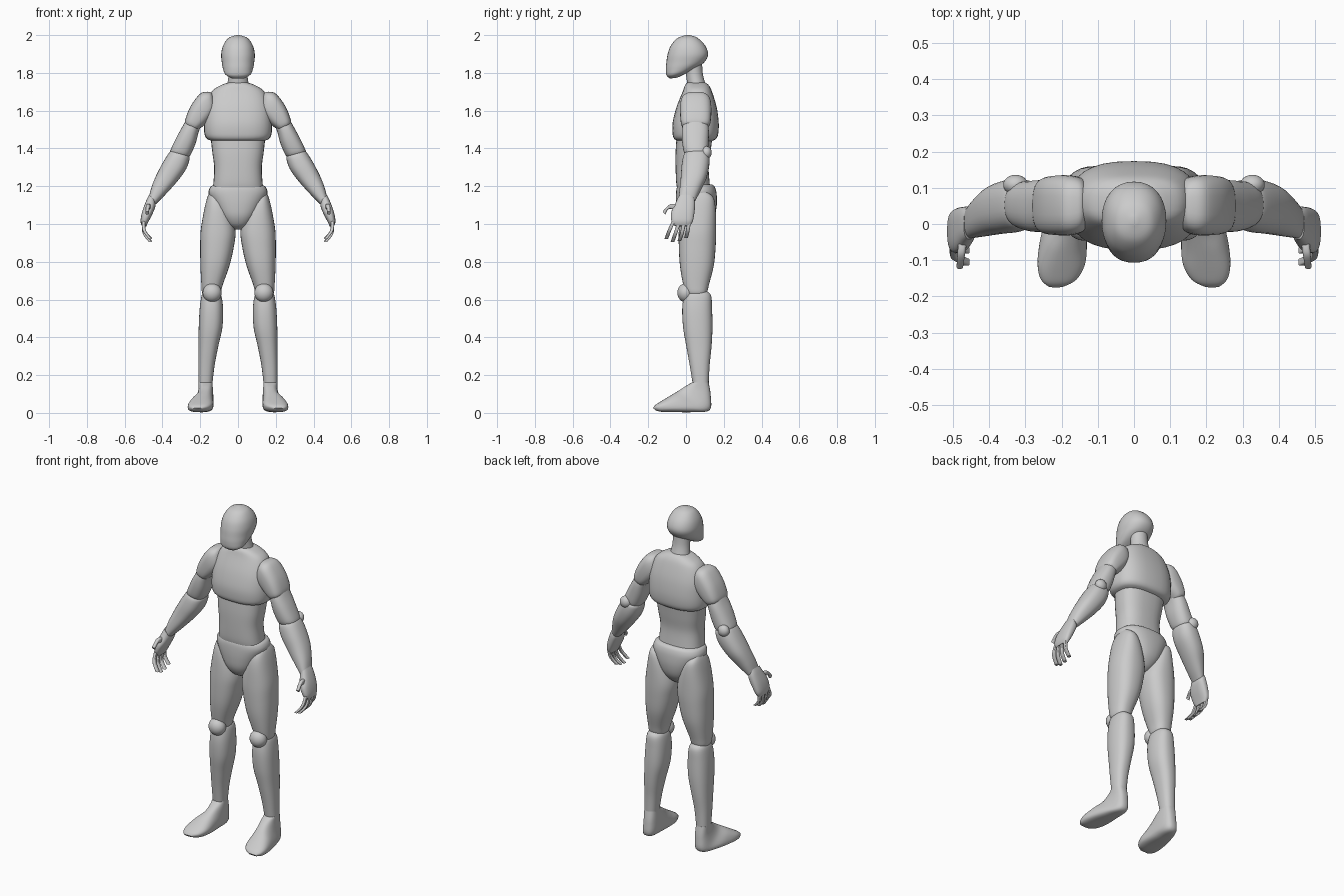
import bpy, bmesh, math
from mathutils import Vector

SEG, STEPS = 32, 5


def catmull(p0, p1, p2, p3, t):
    return [0.5 * (2*b + (c - a)*t + (2*a - 5*b + 4*c - d)*t*t + (3*b - a - 3*c + d)*t**3)
            for a, b, c, d in zip(p0, p1, p2, p3)]


def spow(v, e):
    return math.copysign(abs(v) ** e, v)


def finish(name, bm, mirror):
    bmesh.ops.recalc_face_normals(bm, faces=bm.faces)
    me = bpy.data.meshes.new(name)
    bm.to_mesh(me)
    bm.free()
    for p in me.polygons:
        p.use_smooth = True
    me.set_sharp_from_angle(angle=math.radians(45))
    ob = bpy.data.objects.new(name, me)
    bpy.context.collection.objects.link(ob)
    if mirror:
        ob.modifiers.new("mirror", 'MIRROR').use_mirror_merge = False
    return ob


def loft(name, secs, side=False, mirror=False, n=2.4):
    """Sections (a, za, b, zb, lo, hi): ring spans edge points a..b and lo..hi across.
    side=False: a, b are x and lo, hi are y.  side=True: swapped."""
    pts = [secs[0]] + list(secs) + [secs[-1]]
    rows = [catmull(*pts[i:i + 4], k / STEPS) for i in range(len(secs) - 1) for k in range(STEPS)]
    rows.append(secs[-1])
    bm = bmesh.new()
    rings = []
    for a, za, b, zb, lo, hi in rows:
        ring = []
        for k in range(SEG):
            t = math.tau * k / SEG
            c, s = spow(math.cos(t), 2 / n), spow(math.sin(t), 2 / n)
            u = (a + b) / 2 + c * (a - b) / 2
            z = (za + zb) / 2 + c * (za - zb) / 2
            v = (lo + hi) / 2 + s * (hi - lo) / 2
            ring.append(bm.verts.new((v, u, z) if side else (u, v, z)))
        rings.append(ring)
    for r, q in zip(rings, rings[1:]):
        for k in range(SEG):
            j = (k + 1) % SEG
            bm.faces.new((r[k], r[j], q[j], q[k]))
    bm.faces.new(rings[0])
    bm.faces.new(rings[-1])
    return finish(name, bm, mirror)


def level(name, rows, **kw):
    """Horizontal sections (z, x0, x1, y0, y1)."""
    return loft(name, [(x0, z, x1, z, y0, y1) for z, x0, x1, y0, y1 in rows], **kw)


def ball(name, loc, size):
    bm = bmesh.new()
    bmesh.ops.create_uvsphere(bm, u_segments=24, v_segments=16, radius=1)
    for v in bm.verts:
        v.co = Vector([c * s + o for c, s, o in zip(v.co, size, loc)])
    return finish(name, bm, True)


# Head: profile with a sloping jaw
loft("head", [(y0, z0, y1, z1, -w, w) for y0, z0, y1, z1, w in (
    (0, 2.0, .02, 2.0, .008), (-.045, 1.984, .06, 1.986, .05), (-.08, 1.945, .1, 1.947, .078),
    (-.097, 1.9, .117, 1.9, .089), (-.104, 1.855, .1, 1.86, .086), (-.107, 1.82, .06, 1.828, .08),
    (-.103, 1.787, .0, 1.797, .067), (-.085, 1.77, -.045, 1.775, .035))], side=True, n=2.2)
loft("neck", [(-.01, 1.86, .085, 1.86, -.05, .05), (.0, 1.79, .09, 1.79, -.05, .05),
              (.01, 1.72, .11, 1.72, -.06, .06)], side=True, n=2)

# Torso
level("chest", [(z, -w, w, y0, y1) for z, w, y0, y1 in (
    (1.75, .045, .01, .1), (1.735, .09, -.005, .12), (1.7, .14, -.018, .138), (1.62, .172, -.05, .162),
    (1.54, .18, -.07, .173), (1.48, .178, -.071, .171), (1.452, .165, -.063, .16),
    (1.44, .14, -.045, .14))], n=2.6)
level("abdomen", [(z, -w, w, y0, y1) for z, w, y0, y1 in (
    (1.46, .145, -.05, .14), (1.38, .136, -.055, .13), (1.3, .126, -.055, .12),
    (1.22, .13, -.052, .125), (1.18, .135, -.045, .13))], n=2.6)
level("pelvis", [(z, -w, w, y0, y1) for z, w, y0, y1 in (
    (1.208, .125, -.035, .14), (1.195, .147, -.048, .153), (1.16, .155, -.053, .162),
    (1.1, .128, -.053, .163), (1.04, .095, -.045, .15), (.995, .06, -.02, .12),
    (.972, .02, .015, .09))], n=2.4)

# Legs
level("thighs", [(1.17, .11, .15, .03, .11), (1.14, .08, .163, -.01, .145), (1.08, .045, .178, -.03, .157),
                 (.97, .014, .197, -.038, .16), (.88, .022, .2, -.038, .157), (.78, .045, .199, -.032, .147),
                 (.68, .08, .194, -.015, .122), (.635, .092, .19, .0, .11), (.615, .105, .175, .02, .09)],
      mirror=True)
ball("kneecaps", (.137, -.002, .636), (.05, .044, .05))
level("shins", [(.645, .105, .18, .01, .11), (.62, .088, .193, -.01, .133), (.55, .079, .203, -.02, .138),
                (.45, .083, .208, -.015, .14), (.35, .105, .209, .002, .135), (.25, .124, .21, .02, .125),
                (.15, .136, .209, .036, .12)], mirror=True)

# Feet: sections fan round from ankle to toe
loft("feet", [(.034, .162, .12, .162, .136, .209), (-.0, .143, .131, .09, .132, .21),
              (-.035, .12, .125, .015, .13, .222), (-.08, .093, .04, .004, .13, .25),
              (-.13, .063, -.06, .004, .133, .266), (-.162, .042, -.125, .005, .155, .26),
              (-.175, .026, -.16, .012, .19, .24)], side=True, mirror=True, n=2.7)

# Arms: tilted sections from outer edge to inner edge
loft("shoulders", [(.135, 1.69, .12, 1.64, .02, .09), (.155, 1.7, .125, 1.6, -.015, .12),
                   (.2, 1.69, .14, 1.565, -.03, .133), (.25, 1.625, .17, 1.53, -.031, .134),
                   (.28, 1.55, .2, 1.507, -.025, .126), (.275, 1.52, .215, 1.495, -.01, .105)],
     mirror=True, n=2.8)
loft("upper_arms", [(.265, 1.57, .19, 1.53, -.01, .11), (.292, 1.52, .207, 1.49, -.021, .12),
                    (.325, 1.46, .225, 1.425, -.021, .12), (.357, 1.39, .252, 1.365, -.01, .115),
                    (.35, 1.37, .27, 1.352, .01, .1)], mirror=True)
ball("elbows", (.327, .108, 1.378), (.034, .028, .034))
loft("forearms", [(.345, 1.395, .27, 1.365, .01, .105), (.363, 1.38, .256, 1.35, -.012, .122),
                  (.395, 1.33, .275, 1.29, -.023, .123), (.432, 1.26, .322, 1.225, -.028, .108),
                  (.458, 1.195, .385, 1.155, -.035, .075), (.472, 1.14, .435, 1.105, -.04, .047)],
     mirror=True)

# Hands
loft("palms", [(.47, 1.155, .438, 1.12, -.042, .042), (.485, 1.125, .437, 1.095, -.055, .048),
               (.506, 1.07, .452, 1.055, -.078, .045), (.516, 1.02, .475, 1.01, -.077, .036),
               (.511, .992, .486, .987, -.06, .02)], mirror=True, n=2.6)
fingers = {"index": ((-.063, 1.02), (-.088, .965), (-.105, .92)),
           "middle": ((-.036, 1.01), (-.056, .95), (-.072, .905)),
           "ring": ((-.01, 1.01), (-.022, .95), (-.036, .91)),
           "little": ((.017, 1.015), (.009, .965), (.0, .925))}
for name, path in fingers.items():
    loft(name + "_fingers", [(y - .01, z, y + .01, z, x - .009, x + .009)
                             for (y, z), x in zip(path, (.5, .496, .463))], side=True, mirror=True, n=4)
loft("thumbs", [(-.045, 1.105, -.045, 1.07, .46, .485), (-.085, 1.104, -.09, 1.08, .467, .488),
                (-.124, 1.066, -.11, 1.05, .472, .49)], side=True, mirror=True, n=3)
